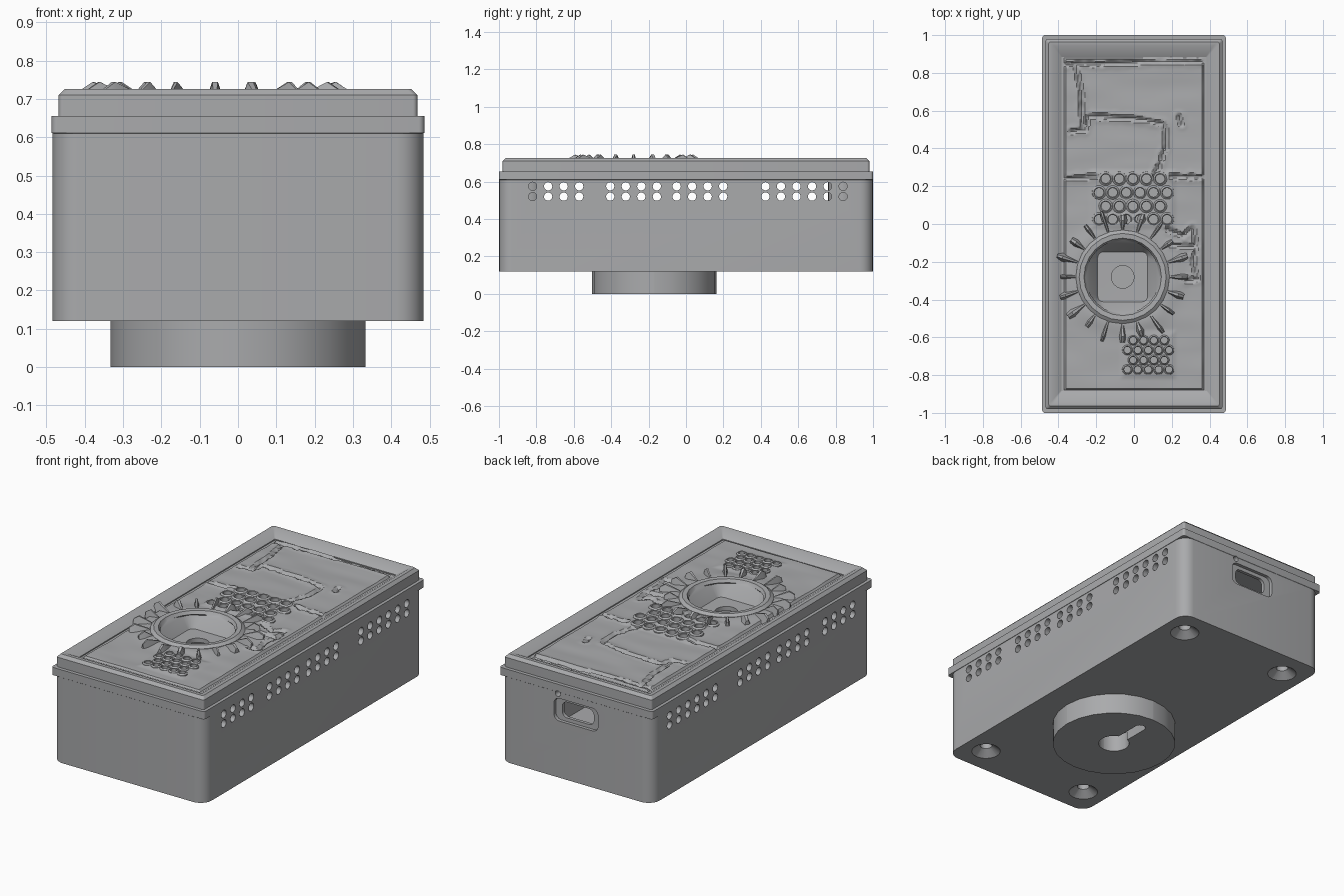
import bpy, bmesh, math
from mathutils import Matrix, Vector, noise

if "Cube" in bpy.data.objects:
    bpy.data.objects.remove(bpy.data.objects["Cube"])

grey = bpy.data.materials.new("plain grey")
grey.use_nodes = True
COLOR = (0.4, 0.405, 0.415, 1)
grey.diffuse_color = COLOR
grey.node_tree.nodes["Principled BSDF"].inputs["Base Color"].default_value = COLOR


def at(x, y, z=0):
    return Matrix.Translation((x, y, z))


def outline(hx, hy, r, steps=6):
    """Rounded rectangle; r equal to both halves gives a circle."""
    pts = []
    for k, (sx, sy) in enumerate(((1, 1), (-1, 1), (-1, -1), (1, -1))):
        for i in range(steps + 1):
            a = math.pi / 2 * (k + (i + 0.02) / (steps + 0.04))
            pts.append((sx * (hx - r) + r * math.cos(a), sy * (hy - r) + r * math.sin(a)))
    return pts


def loft(bm, sections, matrix=Matrix(), ring=False):
    """Skin rounded sections (hx, hy, r, z); capped, or closed back on itself."""
    loops = [[bm.verts.new(matrix @ Vector((x, y, z))) for x, y in outline(hx, hy, r)]
             for hx, hy, r, z in sections]
    pairs = list(zip(loops, loops[1:]))
    if ring:
        pairs.append((loops[-1], loops[0]))
    else:
        bm.faces.new(loops[0])
        bm.faces.new(loops[-1])
    n = len(loops[0])
    for a, b in pairs:
        for i in range(n):
            j = (i + 1) % n
            bm.faces.new((a[i], a[j], b[j], b[i]))


def circ(r, z):
    return (r, r, r, z)


def square(h, r, z):
    return (h, h, r, z)


def finish(bm, name):
    bmesh.ops.recalc_face_normals(bm, faces=bm.faces)
    mesh = bpy.data.meshes.new(name)
    bm.to_mesh(mesh)
    bm.free()
    mesh.materials.append(grey)
    ob = bpy.data.objects.new(name, mesh)
    bpy.context.collection.objects.link(ob)
    return ob


def make(name, sections, matrix=Matrix(), ring=False):
    bm = bmesh.new()
    loft(bm, sections, matrix, ring)
    return finish(bm, name)


def cut(target, cutter):
    cutter.hide_render = True
    mod = target.modifiers.new("cut", "BOOLEAN")
    mod.operation, mod.solver, mod.object = "DIFFERENCE", "EXACT", cutter
    bpy.context.view_layer.objects.active = target
    bpy.ops.object.modifier_apply(modifier=mod.name)
    bpy.data.objects.remove(cutter)


# Hollow case with a squarer lip
case = make("case", [(.484, .999, .07, .12), (.484, .999, .07, .61),
                     (.486, 1, .015, .611), (.486, 1, .015, .655)])
cut(case, make("cavity", [(.445, .96, .04, .16), (.445, .96, .04, .7)]))

# Ventilation holes through both long sides
bm = bmesh.new()
for start, count in ((-.82, 4), (-.405, 4), (-.05, 4), (.425, 6)):
    for i in range(count):
        for z in (.52, .575):
            loft(bm, [circ(.022, -.6), circ(.022, .6)],
                 at(0, start + .083 * i, z) @ Matrix.Rotation(math.pi / 2, 4, "Y"))
cut(case, finish(bm, "vent_cutter"))

# Socket opening and indicator hole on the back
bm = bmesh.new()
turn = Matrix.Rotation(math.pi / 2, 4, "X")
loft(bm, [(.14, .065, .035, -.05), (.14, .065, .035, .02),
          (.1, .045, .03, .021), (.1, .045, .03, .1)], at(0, 1, .51) @ turn)
loft(bm, [circ(.016, -.05), circ(.016, .1)], at(.115, 1, .6) @ turn)
cut(case, finish(bm, "socket_cutter"))

# Countersunk screw holes and the hollow posts above them
screws = [(sx * .345, sy * .84) for sx in (-1, 1) for sy in (-1, 1)]
bm = bmesh.new()
for x, y in screws:
    loft(bm, [circ(.085, .11), circ(.078, .12), circ(.032, .155), circ(.032, .2)], at(x, y))
cut(case, finish(bm, "screw_cutter"))
bm = bmesh.new()
for x, y in screws:
    loft(bm, [circ(.08, .157), circ(.08, .656), circ(.032, .656), circ(.032, .157)], at(x, y), True)
finish(bm, "screw_posts")

# Round foot with a keyhole
foot = make("foot", [circ(.333, 0), circ(.333, .122)], at(0, -.17))
cut(foot, make("key_circle", [circ(.083, -.05), circ(.083, .1)], at(0, -.17)))
cut(foot, make("key_slot", [(.03, .12, .03, -.05), (.03, .12, .03, .1)], at(0, -.04)))

# Lid frame, sloping down to the panel
make("lid_frame", [(.468, .98, .012, .65), (.468, .98, .012, .71), (.452, .964, .012, .726),
                   (.432, .944, .01, .726), (.385, .885, .005, .696), (.385, .885, .005, .65)], ring=True)

# Speaker hole layout, as staggered rows
SUN = Vector((-.06, -.28))
speakers = []
for y, x, count, step, r in ((.24, -.15, 5, .072, .023), (.167, -.185, 6, .072, .023),
                             (.095, -.15, 5, .072, .023), (.025, -.185, 6, .072, .023),
                             (-.615, -.005, 4, .055, .017), (-.667, -.035, 5, .055, .017),
                             (-.72, -.005, 4, .055, .017), (-.77, -.035, 5, .055, .017)):
    speakers += [(x + step * i, y, r) for i in range(count)]

# Stone panel: uneven surface split by cracks
cracks = [
    [(-.38, .845), (-.1, .85), (.15, .865), (.37, .86)],
    [(-.31, .84), (-.28, .7), (-.27, .5), (-.33, .49)],
    [(-.26, .5), (-.24, .57), (0, .56), (.16, .53), (.17, .42), (.13, .3), (.1, .25)],
    [(-.38, .24), (-.2, .25)], [(.2, .25), (.38, .25)], [(.24, .57), (.25, .53)],
    [(.18, -.03), (.26, -.06), (.31, -.02), (.33, -.12), (.31, -.2), (.34, -.29), (.28, -.3)],
    [(.2, -.11), (.32, -.12)],
]
segments = [(Vector(a), Vector(b)) for line in cracks for a, b in zip(line, line[1:])]


def near(p, a, b):
    d = b - a
    t = max(0, min(1, (p - a).dot(d) / d.length_squared))
    return (p - a - d * t).length


def height(x, y):
    p = Vector((x, y))
    h = .701 + .004 * noise.noise((x * 4, y * 9, 0))
    wobble = .008 * noise.noise((x * 25, y * 25, 3))
    d = min(near(p, a, b) for a, b in segments) + wobble
    if d < .014:
        h -= .014 * (1 - max(d, 0) / .014)
    elif d < .04:
        h += .004 * (1 - (d - .014) / .026)
    # Swellings around the sun dial and the speaker holes
    h += .01 * math.exp(-((p - SUN).length - .26) ** 2 / .004)
    for cx, cy, hx, hy in ((-.005, .13, .2, .13), (.075, -.69, .12, .1)):
        gap = max(abs(x - cx) - hx, abs(y - cy) - hy, 0)
        h += .008 * max(0, 1 - gap / .03)
    if abs(x) > .365 or abs(y) > .87:
        h = .69
    return h


bm = bmesh.new()
bmesh.ops.create_grid(bm, x_segments=84, y_segments=196, size=1)
for v in bm.verts:
    v.co.x *= .388
    v.co.y *= .888
    v.co.z = height(v.co.x, v.co.y)
rim = [e for e in bm.edges if e.is_boundary]
new = bmesh.ops.extrude_edge_only(bm, edges=rim)["geom"]
for v in new:
    if isinstance(v, bmesh.types.BMVert):
        v.co.z = .655
bmesh.ops.edgeloop_fill(bm, edges=[e for e in bm.edges if e.is_boundary])
panel = finish(bm, "stone_panel")

bm = bmesh.new()
for x, y, r in speakers:
    loft(bm, [circ(r, .6), circ(r, .8)], at(x, y))
loft(bm, [circ(.235, .6), circ(.235, .8)], at(*SUN))
cut(panel, finish(bm, "panel_cutter"))

# Raised collars around the speaker holes
bm = bmesh.new()
for x, y, r in speakers:
    loft(bm, [circ(r * 1.7, .69), circ(r * 1.6, .71), circ(r * 1.2, .717), circ(r, .714),
              circ(r, .69)], at(x, y), True)
finish(bm, "speaker_collars")

# Sun dial: raised ring and funnel with a button hole
make("sun_ring", [circ(.25, .68), circ(.248, .712), circ(.23, .725), circ(.205, .723),
                  circ(.195, .705), square(.175, .09, .695), square(.132, .03, .632), circ(.06, .631),
                  circ(.06, .606), square(.15, .05, .605), circ(.22, .66)], at(*SUN), True)

# Sun rays: stubby wedges, higher at the outer end
bm = bmesh.new()
RAYS = 20
for i in range(RAYS):
    turn = at(*SUN) @ Matrix.Rotation(2 * math.pi * i / RAYS, 4, "Z")
    reach = .345 + .02 * math.sin(i * 2.3)
    wide = .02 + .007 * math.sin(i * 1.7)
    rows = []
    for x, w, top in ((.25, .012, .715), (reach - .03, wide, .744), (reach, wide * .8, .725)):
        rows.append([bm.verts.new(turn @ Vector(c)) for c in
                     ((x, -w, .69), (x, -w * .3, top), (x, w * .3, top), (x, w, .69))])
    for a, b in zip(rows, rows[1:]):
        for k in range(4):
            m = (k + 1) % 4
            bm.faces.new((a[k], a[m], b[m], b[k]))
    bm.faces.new(rows[0])
    bm.faces.new(rows[-1])
finish(bm, "sun_rays")

# Smooth the curved walls, keep the edges sharp
bpy.ops.object.select_all(action="DESELECT")
for ob in bpy.context.collection.objects:
    if ob.type == "MESH":
        ob.select_set(True)
        bpy.context.view_layer.objects.active = ob
bpy.ops.object.shade_smooth_by_angle(angle=math.radians(30))
